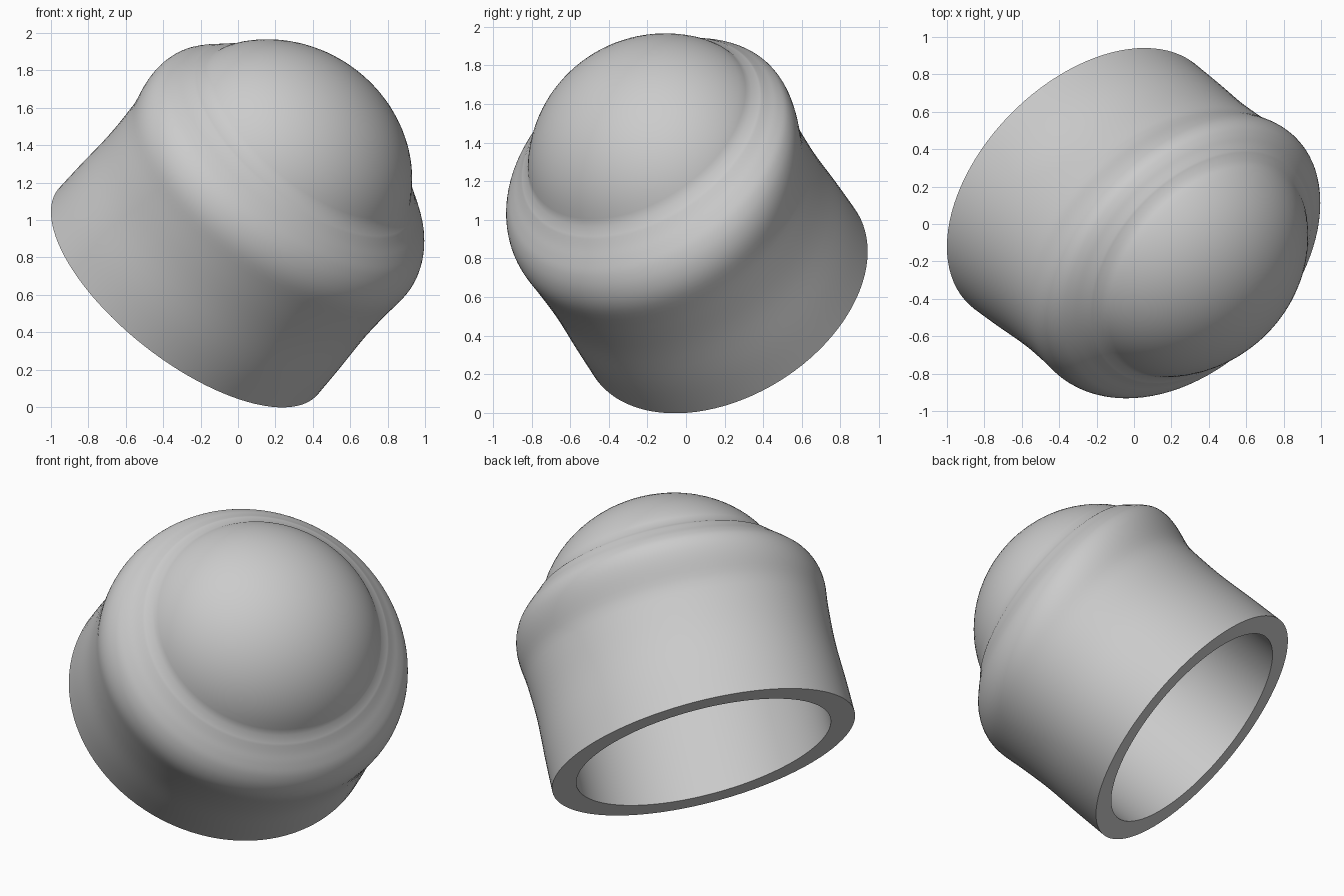
import bpy, bmesh, math
from mathutils import Vector

cube = bpy.data.objects.get("Cube")
if cube:
    bpy.data.objects.remove(cube, do_unlink=True)

SEGMENTS = 96
BASE = Vector((-0.266, 0.203, 0.618))            # centre of the open rim
AXIS = Vector((0.588, -0.455, 0.668)).normalized()
LONG = Vector((0.80, 0.4445, -0.40))             # long direction of the oval section
LONG = (LONG - AXIS * LONG.dot(AXIS)).normalized()
SHORT = AXIS.cross(LONG)
LONG_R, SHORT_R = 0.91, 0.80


def smooth_profile(points, steps=4):
    """Catmull-Rom curve through the profile points."""
    pts = [Vector(p) for p in points]
    pts = [pts[0] * 2 - pts[1]] + pts + [pts[-1] * 2 - pts[-2]]
    out = []
    for a, b, c, d in zip(pts, pts[1:], pts[2:], pts[3:]):
        for i in range(steps):
            t = i / steps
            out.append(0.5 * (2 * b + (c - a) * t + (2 * a - 5 * b + 4 * c - d) * t * t
                              + (3 * b - a - 3 * c + d) * t ** 3))
    return out + [pts[-2]]


def dome(radius, height, centre, start, steps=18):
    """Elliptical arc from the start angle up to the tip."""
    angles = [start + (math.pi / 2 - start) * i / steps for i in range(steps + 1)]
    return [Vector((radius * math.cos(a), centre + height * math.sin(a))) for a in angles]


def place(radius, height, angle):
    """Oval ring point; towards the dome the section gets rounder and leans aside."""
    t = min(max((height - 0.7) / 0.5, 0), 1)
    lean = t * t * (3 - 2 * t)
    return (BASE + AXIS * height
            + LONG * (radius * LONG_R * math.cos(angle) - 0.02 * lean)
            + SHORT * (radius * (SHORT_R + 0.06 * lean) * math.sin(angle) + 0.11 * lean))


# Slightly waisted wall, rounded shoulder, soft valley and dome
outer = smooth_profile([(1, 0), (0.995, 0.2), (0.985, 0.45), (0.995, 0.68), (1.01, 0.82),
                        (0.995, 0.91), (0.955, 0.98), (0.90, 1.03), (0.845, 1.07),
                        (0.795, 1.11)])
outer += dome(0.82, 0.67, 0.86, 0.42)
# Hollow inside, from the tip back down to the rim
inner = [Vector((0.84, 0)), Vector((0.84, 0.4)), Vector((0.84, 0.75))]
inner += dome(0.68, 0.55, 0.86, 0.1)
profile = outer[::-1] + inner

bm = bmesh.new()
rings = [[bm.verts.new(place(p.x, p.y, math.tau * i / SEGMENTS)) for i in range(SEGMENTS)]
         for p in profile]
for low, high in zip(rings, rings[1:]):
    for i in range(SEGMENTS):
        j = (i + 1) % SEGMENTS
        bm.faces.new((low[i], low[j], high[j], high[i]))
bmesh.ops.remove_doubles(bm, verts=bm.verts, dist=0.0005)
bmesh.ops.recalc_face_normals(bm, faces=bm.faces)
mesh = bpy.data.meshes.new("domed_cap")
bm.to_mesh(mesh)
bm.free()

cap = bpy.data.objects.new("domed_cap", mesh)
bpy.context.collection.objects.link(cap)

# Single grey material
grey = bpy.data.materials.new("plain_grey")
grey.use_nodes = True
color = (0.6, 0.6, 0.6, 1)
grey.diffuse_color = color
grey.node_tree.nodes["Principled BSDF"].inputs["Base Color"].default_value = color
mesh.materials.append(grey)

bpy.ops.object.select_all(action="DESELECT")
cap.select_set(True)
bpy.context.view_layer.objects.active = cap
bpy.ops.object.shade_smooth_by_angle(angle=math.radians(40))
